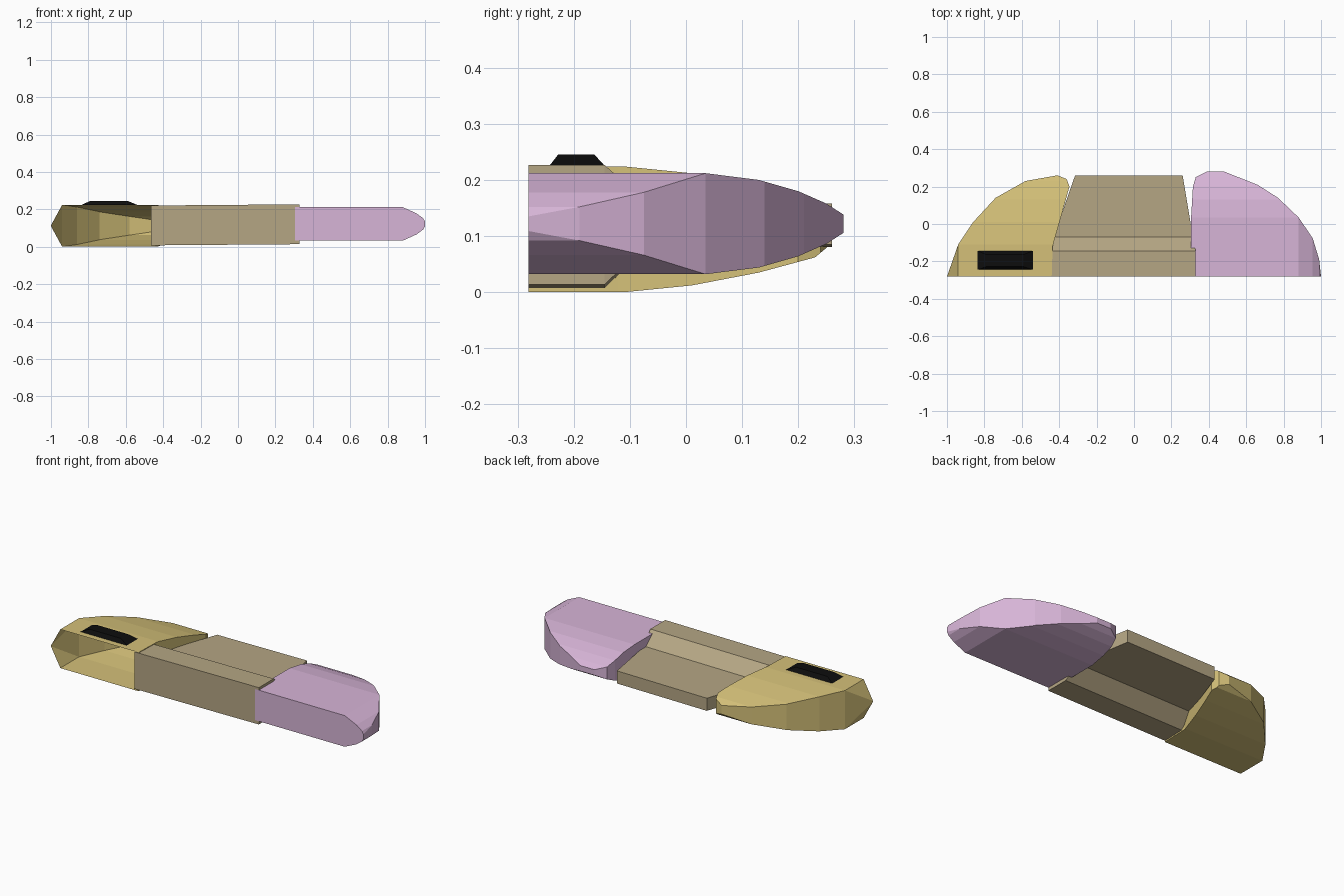
import bpy, bmesh
from mathutils import Vector

if "Cube" in bpy.data.objects:
    bpy.data.objects.remove(bpy.data.objects["Cube"])


def finish(name, bm, color):
    mesh = bpy.data.meshes.new(name)
    bm.to_mesh(mesh)
    bm.free()
    mat = bpy.data.materials.new(name + "_color")
    mat.diffuse_color = (*color, 1)
    mat.use_nodes = True
    mat.node_tree.nodes["Principled BSDF"].inputs["Base Color"].default_value = mat.diffuse_color
    mesh.materials.append(mat)
    obj = bpy.data.objects.new(name, mesh)
    bpy.context.collection.objects.link(obj)
    return obj


def cut(bm, co, no):
    geom = bm.verts[:] + bm.edges[:] + bm.faces[:]
    bmesh.ops.bisect_plane(bm, geom=geom, dist=1e-5, plane_co=co,
                           plane_no=no, clear_outer=True)
    rim = [e for e in bm.edges if e.is_boundary]
    if rim:
        bmesh.ops.holes_fill(bm, edges=rim, sides=0)


def lobe(name, outline, mid, x_profile, y_profile, color, open_front=False):
    """Plan outline extruded, then tapered by (position, half height) profiles."""
    bm = bmesh.new()
    half = x_profile[0][1]
    face = bm.faces.new([bm.verts.new((x, y, mid - half)) for x, y in outline])
    top = bmesh.ops.extrude_face_region(bm, geom=[face])["geom"]
    for v in top:
        if isinstance(v, bmesh.types.BMVert):
            v.co.z = mid + half
    bmesh.ops.recalc_face_normals(bm, faces=bm.faces[:])
    for axis, profile in ((0, x_profile), (1, y_profile)):
        for (a, ha), (b, hb) in zip(profile, profile[1:]):
            for s in (1, -1):
                co, no = Vector((0, 0, mid + s * ha)), Vector((0, 0, s * abs(b - a)))
                co[axis] = a
                no[axis] = (ha - hb) * (1 if b > a else -1)
                cut(bm, co, no.normalized())
    bmesh.ops.recalc_face_normals(bm, faces=bm.faces[:])
    if open_front:
        front = [f for f in bm.faces if f.normal.y < -0.99]
        bmesh.ops.delete(bm, geom=front, context='FACES')
    return finish(name, bm, color)


def loft(name, rings, color):
    """Closed solid through four-cornered rings."""
    bm = bmesh.new()
    rows = [[bm.verts.new(p) for p in ring] for ring in rings]
    for a, b in zip(rows, rows[1:]):
        for i in range(4):
            j = (i + 1) % 4
            bm.faces.new((a[i], a[j], b[j], b[i]))
    bm.faces.new(rows[0])
    bm.faces.new(rows[-1])
    bmesh.ops.recalc_face_normals(bm, faces=bm.faces[:])
    return finish(name, bm, color)


# Left lobe: hollow, open at the front
lobe("left_lobe",
     [(-1, -.281), (-.94, -.11), (-.86, .01), (-.74, .14), (-.58, .23),
      (-.41, .26), (-.36, .24), (-.345, .2), (-.435, -.12), (-.44, -.281)],
     .112, [(-.94, .112), (-1, .002)],
     [(-.11, .112), (.01, .1), (.13, .077), (.23, .05), (.26, .025)],
     (.66, .53, .19), open_front=True)

# Right lobe
lobe("right_lobe",
     [(.305, -.281), (.305, .03), (.315, .2), (.33, .25), (.39, .281),
      (.48, .281), (.66, .21), (.77, .14), (.88, .035), (.955, -.075),
      (.99, -.19), (1, -.281)],
     .122, [(.88, .09), (.955, .056), (.99, .03), (1, .013)],
     [(.035, .09), (.13, .078), (.2, .058), (.25, .036), (.281, .016)],
     (.68, .46, .68))

# Stepped middle block, tilted very slightly along x
sections = [(-.281, .011, .224, -.465, .33), (-.145, .011, .224, -.465, .33),
            (-.07, .083, .157, -.43, .315), (.26, .083, .156, -.315, .26)]
loft("middle_block",
     [[(x, y, z + .008 * x) for x, z in ((l, lo), (r, lo), (r, hi), (l, hi))]
      for y, lo, hi, l, r in sections], (.46, .38, .23))

# Black raised pad
loft("top_pad",
     [[(l, f, z), (r, f, z), (r, b, z), (l, b, z)]
      for l, r, f, b, z in ((-.84, -.535, -.246, -.142, .222),
                            (-.79, -.59, -.228, -.163, .245))],
     (.004, .004, .004))
